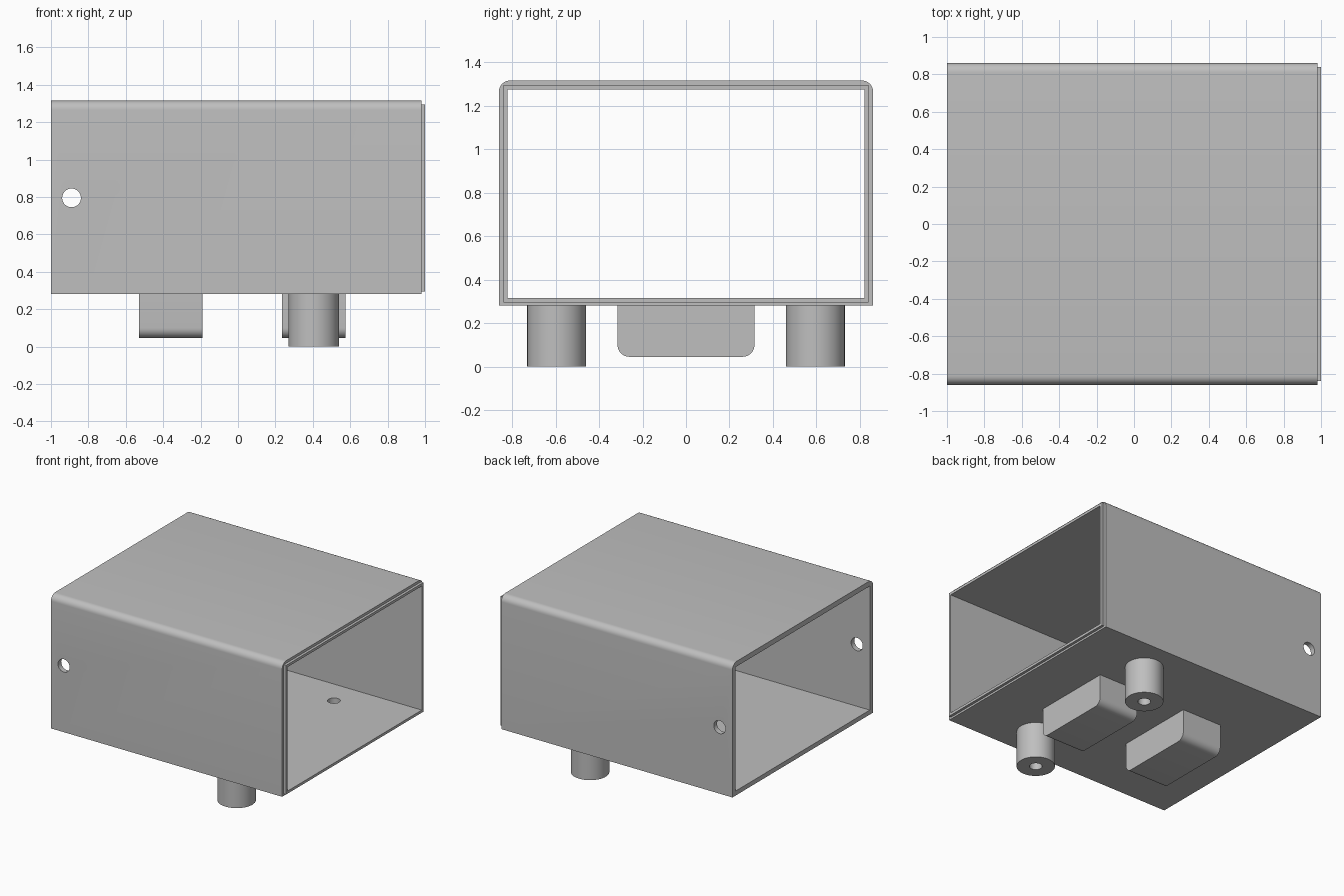
import bpy, bmesh
from math import radians, tau
from mathutils import Matrix, Vector

cube = bpy.data.objects.get("Cube")
if cube:
    bpy.data.objects.remove(cube, do_unlink=True)

# Single flat grey
grey = bpy.data.materials.new("light grey")
grey.use_nodes = True
colour = (0.52, 0.52, 0.52, 1)
grey.diffuse_color = colour
grey.node_tree.nodes["Principled BSDF"].inputs["Base Color"].default_value = colour


def finish(name, bm):
    bmesh.ops.recalc_face_normals(bm, faces=bm.faces)
    mesh = bpy.data.meshes.new(name)
    bm.to_mesh(mesh)
    bm.free()
    mesh.materials.append(grey)
    obj = bpy.data.objects.new(name, mesh)
    bpy.context.collection.objects.link(obj)
    return obj


def block(name, x, y, z, radius=0, round_z=None, open_top=False):
    """Box from ranges; the lengthwise edges at height round_z are rounded."""
    bm = bmesh.new()
    bmesh.ops.create_cube(bm, size=1)
    for v in bm.verts:
        v.co = [r[0] if c < 0 else r[1] for c, r in zip(v.co, (x, y, z))]
    if radius:
        edges = [e for e in bm.edges
                 if all(abs(v.co.z - round_z) < 1e-4 for v in e.verts)
                 and abs(e.verts[0].co.y - e.verts[1].co.y) < 1e-4]
        bmesh.ops.bevel(bm, geom=edges, offset=radius, segments=8,
                        profile=0.5, affect='EDGES')
    if open_top:
        top = [f for f in bm.faces if all(abs(v.co.z - z[1]) < 1e-4 for v in f.verts)]
        bmesh.ops.delete(bm, geom=top, context='FACES_ONLY')
    return finish(name, bm)


def rod(name, centre, radius, depth, axis):
    bm = bmesh.new()
    turn = Matrix.Rotation(radians(90), 4, 'X') if axis == 'Y' else Matrix()
    bmesh.ops.create_cone(bm, cap_ends=True, segments=48, radius1=radius,
                          radius2=radius, depth=depth,
                          matrix=Matrix.Translation(centre) @ turn)
    return finish(name, bm)


def combine(target, tool, operation):
    mod = target.modifiers.new(operation, 'BOOLEAN')
    mod.operation, mod.object, mod.solver = operation, tool, 'EXACT'
    bpy.context.view_layer.objects.active = target
    bpy.ops.object.modifier_apply(modifier=mod.name)
    bpy.data.objects.remove(tool, do_unlink=True)


def smooth(obj):
    bpy.ops.object.select_all(action='DESELECT')
    obj.select_set(True)
    bpy.context.view_layer.objects.active = obj
    bpy.ops.object.shade_smooth_by_angle(angle=radians(30))


floor_z, post_x, post_y, bore = 0.28, 0.405, 0.595, 0.045

# Open-ended sleeve with a stepped lip at one end
shell = block("enclosure_shell", (-1, 0.98), (-0.86, 0.86), (floor_z, 1.315), 0.05, 1.315)
combine(shell, block("lip", (0.9, 1), (-0.84, 0.84), (0.295, 1.295)), 'UNION')
combine(shell, block("cavity", (-1.2, 1.2), (-0.82, 0.82), (0.315, 1.275)), 'DIFFERENCE')

# Screw hole through both side walls, bores through the floor
combine(shell, rod("side_hole", (-0.89, 0, 0.795), 0.05, 3, 'Y'), 'DIFFERENCE')
for side in (-1, 1):
    combine(shell, rod("floor_hole", (post_x, side * post_y, 0.3), bore, 0.2, 'Z'), 'DIFFERENCE')
smooth(shell)

# Hollow mounting posts under the floor
for side, label in ((-1, "front"), (1, "back")):
    bm = bmesh.new()
    path = [(0.135, floor_z), (0.135, 0), (bore, 0), (bore, floor_z)]
    verts = [bm.verts.new((post_x + r, side * post_y, z)) for r, z in path]
    edges = [bm.edges.new(pair) for pair in zip(verts, verts[1:])]
    bmesh.ops.spin(bm, geom=verts + edges, cent=Vector((post_x, side * post_y, 0)),
                   axis=(0, 0, 1), angle=tau, steps=48)
    bmesh.ops.remove_doubles(bm, verts=bm.verts, dist=1e-4)
    smooth(finish(label + "_mounting_post", bm))

# Rounded feet between the posts
for x, label in ((-0.36, "right"), (0.405, "left")):
    smooth(block(label + "_foot", (x - 0.17, x + 0.17), (-0.315, 0.315),
                 (0.045, floor_z), 0.055, 0.045, open_top=True))
